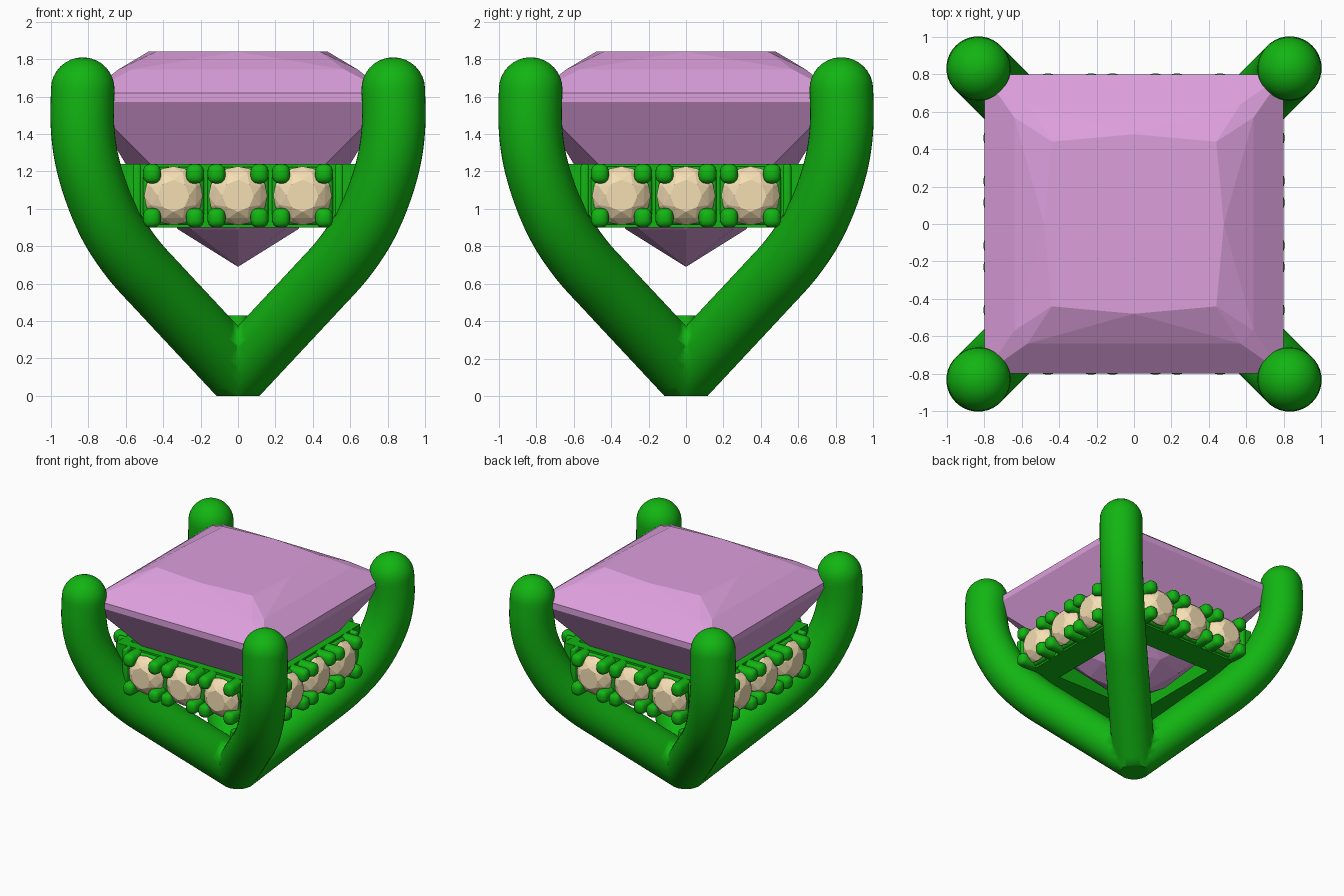
import bpy, bmesh, math
from mathutils import Vector, Matrix

if "Cube" in bpy.data.objects:
    bpy.data.objects.remove(bpy.data.objects["Cube"])


def material(name, rgb):
    m = bpy.data.materials.new(name)
    m.diffuse_color = (*rgb, 1)
    m.use_nodes = True
    m.node_tree.nodes["Principled BSDF"].inputs["Base Color"].default_value = m.diffuse_color
    return m


METAL = material("green_metal", (0.006, 0.46, 0.006))
PINK = material("pink_gem", (0.72, 0.35, 0.72))
CREAM = material("cream_gem", (0.91, 0.73, 0.45))


def finish(bm, name, mat, smooth=None):
    bmesh.ops.recalc_face_normals(bm, faces=bm.faces)
    me = bpy.data.meshes.new(name)
    bm.to_mesh(me)
    bm.free()
    ob = bpy.data.objects.new(name, me)
    bpy.context.collection.objects.link(ob)
    me.materials.append(mat)
    if smooth:
        bpy.ops.object.select_all(action='DESELECT')
        ob.select_set(True)
        bpy.context.view_layer.objects.active = ob
        bpy.ops.object.shade_smooth_by_angle(angle=math.radians(smooth))
    return ob


def hull(bm, points):
    """Convex faceted stone added to bm."""
    verts = [bm.verts.new(p) for p in points]
    res = bmesh.ops.convex_hull(bm, input=verts)
    junk = [g for g in res["geom_interior"] if isinstance(g, bmesh.types.BMVert)]
    bmesh.ops.delete(bm, geom=junk, context='VERTS')


def eight(a, b, z):
    """Octagon with corners at (a, b) and (b, a), mirrored."""
    return [(sx * p, sy * q, z) for p, q in {(a, b), (b, a)} for sx in (-1, 1) for sy in (-1, 1)]


def cross(r, z):
    return [(r, 0, z), (-r, 0, z), (0, r, z), (0, -r, z)]


def catmull(pts, steps):
    out = []
    for i in range(1, len(pts) - 2):
        p0, p1, p2, p3 = pts[i - 1:i + 3]
        for k in range(steps):
            t = k / steps
            out.append(0.5 * (2 * p1 + (p2 - p0) * t + (2 * p0 - 5 * p1 + 4 * p2 - p3) * t**2
                              + (3 * p1 - p0 - 3 * p2 + p3) * t**3))
    return out + [pts[-2]]


# Prongs: a round tube swept in the diagonal plane, mitred to one quadrant, mirrored
R, SIDES = 0.17, 40
profile = [(-.46, -.369), (-.25, -.144), (0, .125), (.21, .35), (.42, .575), (.56, .73), (.675, .9),
           (.755, 1.08), (.81, 1.27), (.832, 1.45), (.83, 1.64), (.825, 1.8)]
path = catmull([Vector((x, x, z)) for x, z in profile], 5)
side = Vector((-1, 1, 0)).normalized()
rings = []
for i, c in enumerate(path):
    tan = (path[min(i + 1, len(path) - 1)] - path[max(i - 1, 0)]).normalized()
    rings.append((c, tan, R))
end, tan, _ = rings[-1]
for k in range(1, 9):
    a = math.radians(k * 11)
    rings.append((end + tan * R * math.sin(a), tan, R * math.cos(a)))
bm = bmesh.new()
loops = []
for c, tan, r in rings:
    up = tan.cross(side)
    angles = [2 * math.pi * j / SIDES for j in range(SIDES)]
    loops.append([bm.verts.new(c + side * r * math.cos(a) + up * r * math.sin(a)) for a in angles])
for a, b in zip(loops, loops[1:]):
    for j in range(SIDES):
        n = (j + 1) % SIDES
        bm.faces.new((a[j], a[n], b[n], b[j]))
bm.faces.new(loops[-1])
bm.faces.new(loops[0])
for axis in ((0, 0, 1), (1, 0, 0), (0, 1, 0)):
    geom = bm.verts[:] + bm.edges[:] + bm.faces[:]
    cut = bmesh.ops.bisect_plane(bm, geom=geom, dist=1e-5, plane_co=(0, 0, 0), plane_no=axis,
                                 clear_inner=True)
    if axis[2]:
        edges = [g for g in cut["geom_cut"] if isinstance(g, bmesh.types.BMEdge)]
        bmesh.ops.edgeloop_fill(bm, edges=edges)
prongs = finish(bm, "prongs", METAL, 40)
mirror = prongs.modifiers.new("mirror", 'MIRROR')
mirror.use_axis = (True, True, False)

# Small fillet where the prongs meet
bm = bmesh.new()
bmesh.ops.create_cone(bm, cap_ends=True, segments=24, radius1=.08, radius2=.055, depth=.23,
                      matrix=Matrix.Translation((0, 0, .315)))
finish(bm, "prong_junction", METAL, 40)

# Gallery ring: square frame with a sloped seat inside
bm = bmesh.new()
corners = [(1, 1), (-1, 1), (-1, -1), (1, -1)]
frame = [[bm.verts.new((sx * r, sy * r, z)) for r, z in ((.66, .9), (.66, 1.24), (.58, 1.24), (.42, .9))]
         for sx, sy in corners]
for i in range(4):
    a, b = frame[i], frame[(i + 1) % 4]
    for j in range(4):
        k = (j + 1) % 4
        bm.faces.new((a[j], a[k], b[k], b[j]))
finish(bm, "gallery_ring", METAL)


def rounded_box(bm, turn, x, z, w, h, y0, y1, bevel):
    m = turn @ Matrix.Translation((x, -(y0 + y1) / 2, z)) @ Matrix.Diagonal((w, y1 - y0, h, 1))
    vs = bmesh.ops.create_cube(bm, size=1, matrix=m)["verts"]
    edges = list({e for v in vs for e in v.link_edges})
    bmesh.ops.bevel(bm, geom=edges, offset=bevel, segments=3, profile=.5, affect='EDGES')


# Stone cups, bead claws and side stones on all four sides
metal, stones = bmesh.new(), bmesh.new()
ZC = 1.07
for q in range(4):
    turn = Matrix.Rotation(q * math.pi / 2, 4, 'Z')
    for x in (-.345, 0, .345):
        rounded_box(metal, turn, x, ZC, .325, .31, .6, .69, .02)
        for sx in (-1, 1):
            for sz in (-1, 1):
                rounded_box(metal, turn, x + sx * .115, ZC + sz * .118, .095, .105, .6, .805, .038)
        pts = [(0, .12, 0)]
        for n, r, h, off in ((8, .085, .075, 0), (8, .13, .045, .5), (16, .157, .005, 0), (16, .157, -.008, 0)):
            for k in range(n):
                a = 2 * math.pi * (k + off) / n
                pts.append((r * math.cos(a), -h, r * math.sin(a)))
        place = turn @ Matrix.Translation((x, -.71, ZC))
        hull(stones, [place @ Vector(p) for p in pts])
    for x in (-.54, .54):
        rounded_box(metal, turn, x, ZC, .045, .34, .6, .72, .015)
finish(metal, "stone_claws", METAL, 40)
finish(stones, "side_stones", CREAM)

# Centre gem: square princess cut
bm = bmesh.new()
square = [(sx * .8, sy * .8, z) for sx, sy in corners for z in (1.57, 1.62)]
hull(bm, eight(.44, .44, 1.84) + cross(.48, 1.84) + eight(.57, .64, 1.745) + square
     + eight(.47, .6, 1.24) + cross(.32, .89) + eight(.25, .25, .89) + [(0, 0, .69)])
finish(bm, "centre_gem", PINK)
